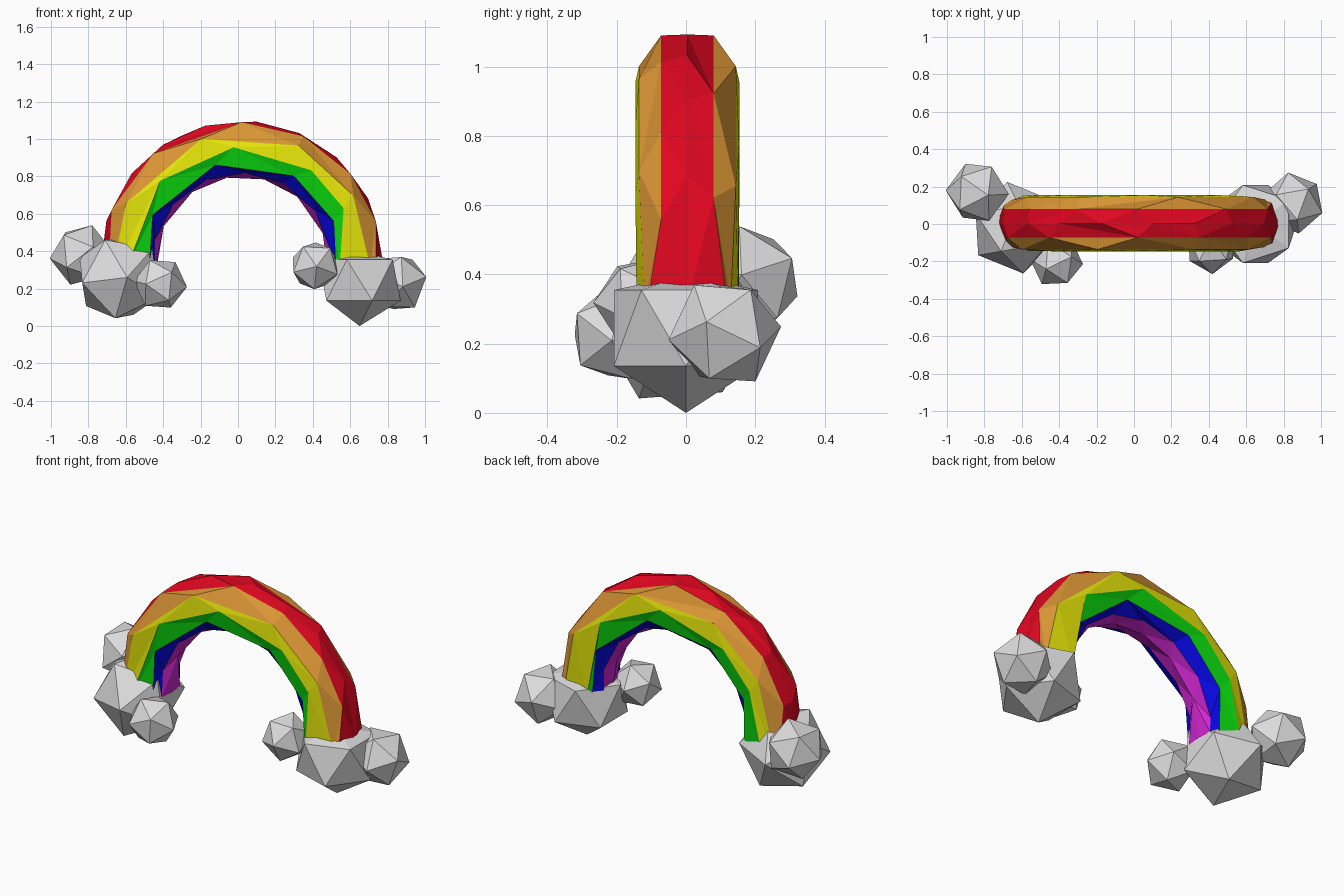
import bpy, bmesh, math
from mathutils import Matrix, Vector

cube = bpy.data.objects.get("Cube")
if cube:
    bpy.data.objects.remove(cube, do_unlink=True)


def material(name, colour):
    m = bpy.data.materials.new(name)
    m.use_nodes = True
    m.diffuse_color = (*colour, 1)
    m.node_tree.nodes["Principled BSDF"].inputs["Base Color"].default_value = (*colour, 1)
    return m


def add_object(name, bm, mats):
    bmesh.ops.recalc_face_normals(bm, faces=bm.faces)
    mesh = bpy.data.meshes.new(name)
    bm.to_mesh(mesh)
    bm.free()
    for m in mats:
        mesh.materials.append(m)
    obj = bpy.data.objects.new(name, mesh)
    bpy.context.collection.objects.link(obj)
    return obj


bands = [material("red", (0.75, 0.002, 0.015)),
         material("orange", (0.7, 0.3, 0.035)),
         material("yellow", (0.8, 0.8, 0.003)),
         material("green", (0.003, 0.68, 0.004)),
         material("blue", (0.002, 0.002, 0.75)),
         material("purple", (0.65, 0.02, 0.65))]
cloud_grey = material("cloud grey", (0.72, 0.72, 0.72))

# Band edges from outside to inside:
# facet angles, (arch radius, half depth), the same at the left and right leg ends
START, END = -2, 184
EDGES = [((27, 48, 66, 84, 105, 124, 141, 163), (0.757, 0), (0.76, 0), (0.76, 0)),
         ((17, 39, 64, 90, 129, 158), (0.75, 0.076), (0.72, 0.115), (0.715, 0.115)),
         ((31, 64, 108, 153), (0.695, 0.14), (0.688, 0.125), (0.69, 0.125)),
         ((28, 53, 94, 135), (0.617, 0.15), (0.525, 0.147), (0.62, 0.148)),
         ((24, 59, 105, 152), (0.54, 0.132), (0.505, 0.13), (0.495, 0.125)),
         ((8, 35, 62, 88, 113, 140, 165), (0.48, 0.075), (0.465, 0.076), (0.465, 0.085)),
         ((20, 50, 75, 100, 125, 155), (0.46, 0), (0.457, 0), (0.457, 0))]
CENTRE_X, CENTRE_Z = 0.02, 0.34


def edge_line(bm, edge, side):
    angles, middle, start, end = EDGES[edge]
    if side > 0:                                # back facets run the other way
        angles = [180 - a for a in reversed(angles)]
    line = []
    for a in (START, *angles, END):
        r, depth = {START: start, END: end}.get(a, middle)
        t = math.radians(a)
        v = bm.verts.new((CENTRE_X + r * math.cos(t), side * depth + 0.004,
                          CENTRE_Z + r * math.sin(t)))
        line.append((a, v))
    return line


def zip_lines(bm, one, two, colour):
    """Fill the strip between two edge lines with triangles."""
    i = j = 0
    while i < len(one) - 1 or j < len(two) - 1:
        step_one = j == len(two) - 1 or (
            i < len(one) - 1 and one[i + 1][0] <= two[j + 1][0])
        if step_one:
            tri = (one[i][1], one[i + 1][1], two[j][1])
            i += 1
        else:
            tri = (one[i][1], two[j + 1][1], two[j][1])
            j += 1
        bm.faces.new(tri).material_index = colour


# Rainbow arch
bm = bmesh.new()
outer, inner = edge_line(bm, 0, -1), edge_line(bm, 6, -1)
for side in (-1, 1):
    lines = [outer] + [edge_line(bm, e, side) for e in range(1, 6)] + [inner]
    for c in range(6):
        zip_lines(bm, lines[c], lines[c + 1], c)
add_object("rainbow_arch", bm, bands)


def cloud(name, centre, radius, corner, neighbour, top=1):
    """Twenty-sided puff with one corner and a neighbouring corner aimed."""
    z = Vector(corner).normalized()
    y = z.cross(Vector(neighbour)).normalized()
    turn = Matrix((y.cross(z), y, z)).transposed().to_4x4()
    bm = bmesh.new()
    bmesh.ops.create_icosphere(bm, subdivisions=1, radius=radius,
                               matrix=Matrix.Translation(centre) @ turn)
    for v in bm.verts:
        v.co.z = min(v.co.z, top)
    add_object(name, bm, [cloud_grey])


# Clouds at the model's right foot
cloud("right_cloud_large", (-0.635, -0.02, 0.26), 0.248, (0.17, -0.98, 0), (0.77, -0.5, 0.64))
cloud("right_cloud_back", (-0.838, 0.17, 0.38), 0.17, (0.055, -0.015, 0.15), (-0.1, 0.095, 0.12))
cloud("right_cloud_front", (-0.415, -0.2, 0.225), 0.144, (-0.08, -0.125, 0), (0.07, -0.125, 0.07))

# Clouds at the model's left foot
cloud("left_cloud_large", (0.65, 0, 0.245), 0.245, (0, 0, 1), (-1, 0, 0.5), top=0.4)
cloud("left_cloud_back", (0.853, 0.112, 0.23), 0.166, (0.095, 0.09, 0.15), (0.14, 0.115, -0.05))
cloud("left_cloud_front", (0.412, -0.13, 0.322), 0.138, (-0.12, -0.07, -0.035), (0.02, -0.13, 0))
